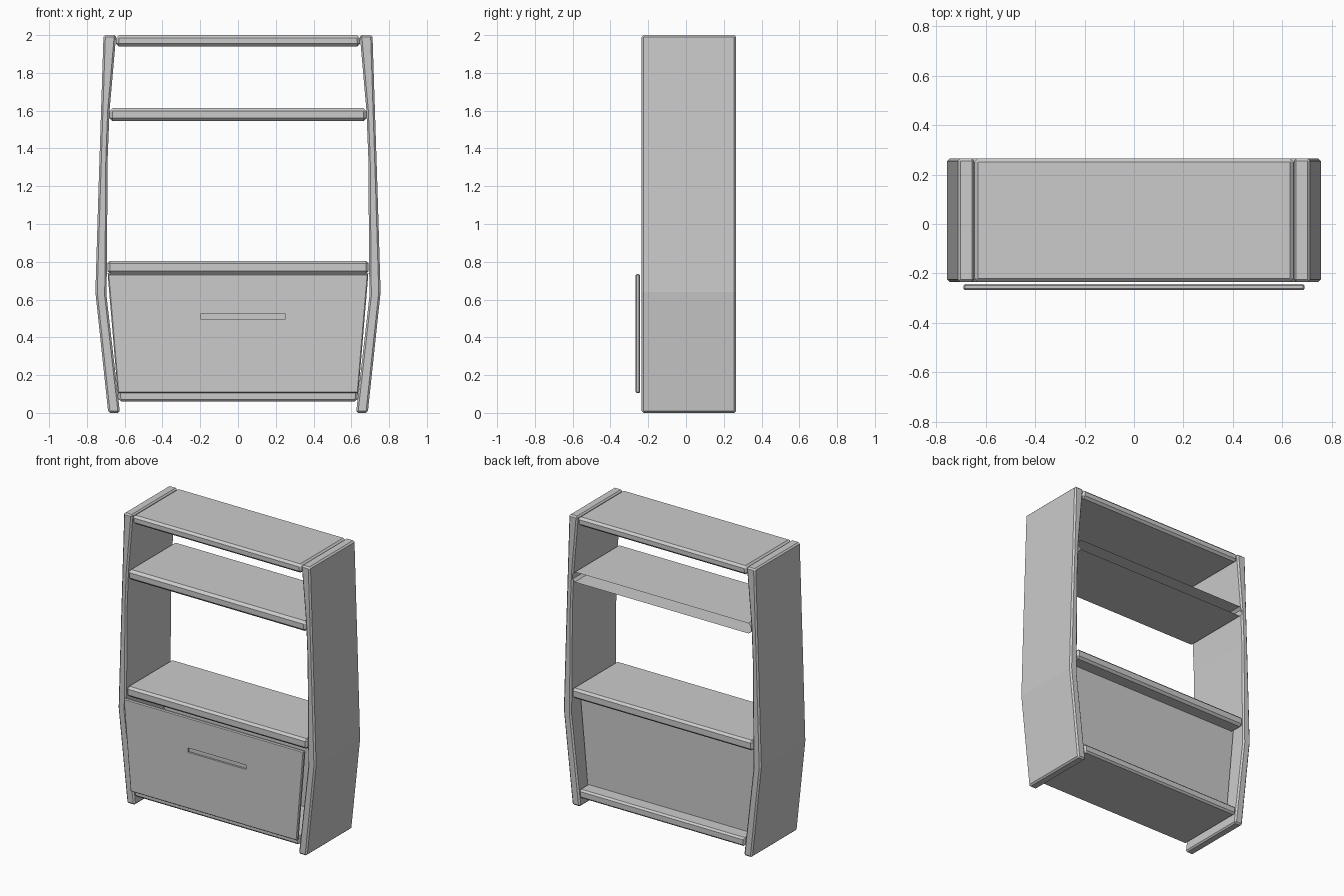
import bpy, bmesh

cube = bpy.data.objects.get("Cube")
if cube:
    bpy.data.objects.remove(cube, do_unlink=True)

grey = bpy.data.materials.new("plain grey")
grey.use_nodes = True
colour = (0.6, 0.6, 0.6, 1)
grey.diffuse_color = colour
grey.node_tree.nodes["Principled BSDF"].inputs["Base Color"].default_value = colour

BACK, FRONT = 0.265, -0.235


def prism(name, outline, y0, y1, bevel=0, open_back=False):
    """Extrude an x-z outline along y and chamfer its sharp edges."""
    bm = bmesh.new()
    face = bm.faces.new([bm.verts.new((x, y0, z)) for x, z in outline])
    ext = bmesh.ops.extrude_face_region(bm, geom=[face])
    new = [v for v in ext["geom"] if isinstance(v, bmesh.types.BMVert)]
    bmesh.ops.translate(bm, verts=new, vec=(0, y1 - y0, 0))
    bmesh.ops.recalc_face_normals(bm, faces=bm.faces[:])

    def at_back(item):
        return all(abs(v.co.y - y1) < 1e-4 for v in item.verts)

    if bevel:
        sharp = [e for e in bm.edges if e.calc_face_angle(0) > 0.6
                 and not (open_back and at_back(e))]
        bmesh.ops.bevel(bm, geom=sharp, offset=bevel, segments=1,
                        profile=0.5, affect='EDGES')
    if open_back:
        bmesh.ops.delete(bm, geom=[f for f in bm.faces if at_back(f)],
                         context='FACES')
    mesh = bpy.data.meshes.new(name)
    bm.to_mesh(mesh)
    bm.free()
    mesh.materials.append(grey)
    obj = bpy.data.objects.new(name, mesh)
    bpy.context.collection.objects.link(obj)
    return obj


def trapezoid(bottom, top, z0, z1):
    return [(-bottom, z0), (bottom, z0), (top, z1), (-top, z1)]


# Bowed side panels, mirrored
side = [(0.625, 0), (0.687, 0), (0.755, 0.64), (0.738, 1.2), (0.712, 2),
        (0.645, 2), (0.68, 1.6), (0.69, 1.35), (0.694, 0.8), (0.696, 0.62)]
for name, s in (("left_side_panel", 1), ("right_side_panel", -1)):
    prism(name, [(s * x, z) for x, z in side], FRONT, BACK, 0.01)

# Shelves
prism("top_shelf", trapezoid(0.647, 0.645, 1.94, 2), FRONT, BACK, 0.015)
prism("upper_shelf", trapezoid(0.682, 0.68, 1.545, 1.615), FRONT, BACK, 0.017,
      open_back=True)
prism("middle_shelf", trapezoid(0.692, 0.692, 0.735, 0.805), FRONT, BACK, 0.015)
prism("bottom_shelf", trapezoid(0.63, 0.637, 0.06, 0.12), FRONT, BACK, 0.012)

# Recessed back panel
prism("back_panel", trapezoid(0.632, 0.69, 0.11, 0.74), 0.15, 0.17)

# Drawer front with a shallow grip slot
drawer = prism("drawer_front", trapezoid(0.637, 0.69, 0.105, 0.735),
               -0.267, -0.243, 0.006)
cutter = prism("slot_cutter", [(-0.195, 0.495), (0.25, 0.495),
                               (0.25, 0.525), (-0.195, 0.525)], -0.3, -0.254)
cutter.hide_render = True
cut = drawer.modifiers.new("slot", 'BOOLEAN')
cut.operation = 'DIFFERENCE'
cut.solver = 'EXACT'
cut.object = cutter
bpy.context.view_layer.objects.active = drawer
bpy.ops.object.modifier_apply(modifier=cut.name)
bpy.data.objects.remove(cutter, do_unlink=True)
